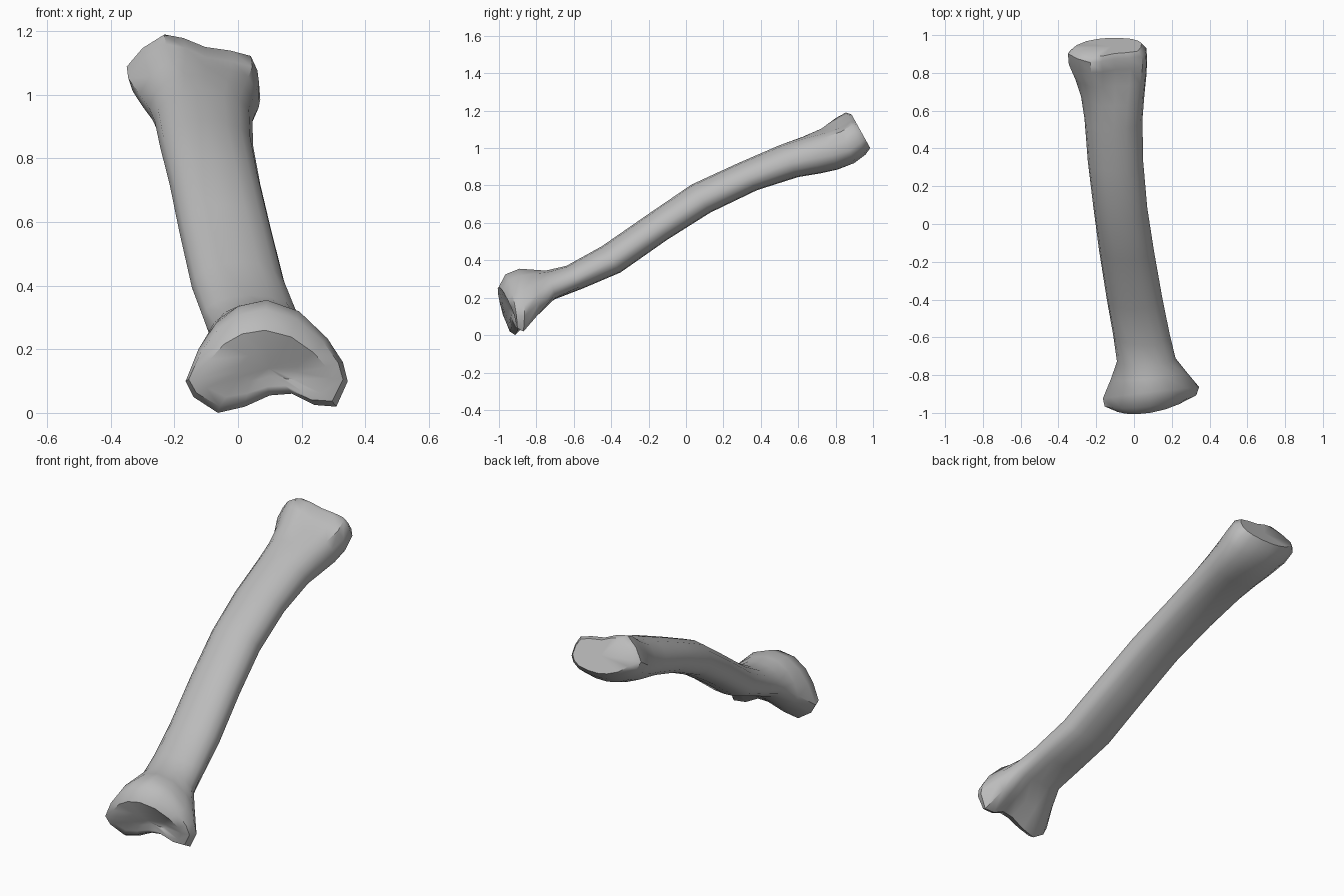
import bpy
import bmesh
from math import cos, sin, pi, copysign
from mathutils import Vector

cube = bpy.data.objects.get("Cube")
if cube:
    bpy.data.objects.remove(cube, do_unlink=True)

SIDES = 16


def bone_material():
    material = bpy.data.materials.new("bone grey")
    colour = (0.5, 0.5, 0.5, 1.0)
    material.use_nodes = True
    material.diffuse_color = colour
    for node in material.node_tree.nodes:
        if node.type == "BSDF_PRINCIPLED":
            node.inputs["Base Color"].default_value = colour
    return material


def rounded(value, power):
    return copysign(abs(value) ** power, value)


# Unit outlines, counter-clockwise from the +x side
shaft_outline = []
for step in range(SIDES):
    angle = 2 * pi * step / SIDES
    u = rounded(cos(angle), 0.9)
    v = rounded(sin(angle), 0.9)
    shaft_outline.append((u, v - 0.15 * (1 - v * v)))

# Kidney-shaped joint at the low front end
kidney_outline = [
    (1, -.44), (.94, -.1), (.75, .32), (.4, .8), (0, 1), (-.35, .89),
    (-.63, .58), (-.84, .13), (-1, -.44), (-.9, -.72), (-.6, -1),
    (-.27, -.89), (.04, -.69), (.31, -.66), (.59, -.86), (.86, -.89)]

# Lopsided knuckle at the high rear end
knuckle_outline = [
    (1, -.45), (.98, 0), (.88, .4), (.57, .55), (.19, .65), (-.14, .9),
    (-.43, 1), (-.76, .62), (-1, .1), (-.93, -.25), (-.65, -.65),
    (-.3, -.9), (0, -1), (.35, -1), (.7, -.9), (.9, -.7)]

# Sections: bottom (y, z), top (y, z), x range, share of the end outline
front_sections = [
    ((-.93, .10), (-.975, .2), (0, .19), 1),
    ((-.93, .05), (-1, .26), (-.12, .29), 1),
    ((-.925, .02), (-.965, .325), (-.155, .33), 1),
    ((-.895, 0), (-.89, .355), (-.165, .345), 1),
    ((-.80, .09), (-.82, .35), (-.125, .28), .7),
    ((-.70, .185), (-.75, .345), (-.09, .22), .3)]

shaft_sections = [
    ((-.55, .25), (-.64, .37), (-.11, .19), 0),
    ((-.35, .335), (-.45, .475), (-.145, .15), 0),
    ((-.1, .51), (-.19, .655), (-.185, .105), 0),
    ((.13, .655), (.03, .805), (-.215, .07), 0),
    ((.38, .775), (.28, .92), (-.245, .048), 0),
    ((.6, .845), (.5, 1.015), (-.262, .045), 0)]

rear_sections = [
    ((.72, .865), (.62, 1.07), (-.28, .055), .3),
    ((.81, .885), (.72, 1.115), (-.31, .065), .65),
    ((.9, .92), (.8, 1.16), (-.345, .07), 1),
    ((.96, .965), (.855, 1.19), (-.35, .065), 1),
    ((.985, 1), (.885, 1.18), (-.315, .04), 1)]


def add_ring(bm, section, end_outline, skew):
    bottom, top, (left, right), share = section
    ring = []
    for plain, shaped in zip(shaft_outline, end_outline):
        u, v = Vector(plain).lerp(Vector(shaped), share)
        t = (v + 1) / 2
        y, z = Vector(bottom).lerp(Vector(top), t)
        x = (left + right) / 2 + u * (right - left) / 2
        ring.append(bm.verts.new((x, y + skew * share * u, z)))
    return ring


def cap(bm, ring):
    centre = sum((vert.co for vert in ring), Vector()) / SIDES
    hub = bm.verts.new(centre)
    for a, b in zip(ring, ring[1:] + ring[:1]):
        bm.faces.new((a, b, hub))


# Loft the whole bone in one skin
bm = bmesh.new()
rings = [add_ring(bm, s, kidney_outline, 0.03) for s in front_sections]
rings += [add_ring(bm, s, shaft_outline, 0) for s in shaft_sections]
rings += [add_ring(bm, s, knuckle_outline, 0) for s in rear_sections]
for near, far in zip(rings, rings[1:]):
    for i in range(SIDES):
        j = (i + 1) % SIDES
        bm.faces.new((near[i], near[j], far[j], far[i]))
cap(bm, rings[0])
cap(bm, rings[-1])
bmesh.ops.recalc_face_normals(bm, faces=bm.faces)

mesh = bpy.data.meshes.new("long_bone")
bm.to_mesh(mesh)
bm.free()
mesh.materials.append(bone_material())
bone = bpy.data.objects.new("long_bone", mesh)
bpy.context.collection.objects.link(bone)

# Smooth skin with crisp joint rims
bpy.ops.object.select_all(action="DESELECT")
bone.select_set(True)
bpy.context.view_layer.objects.active = bone
bpy.ops.object.shade_smooth_by_angle(angle=pi / 4)
